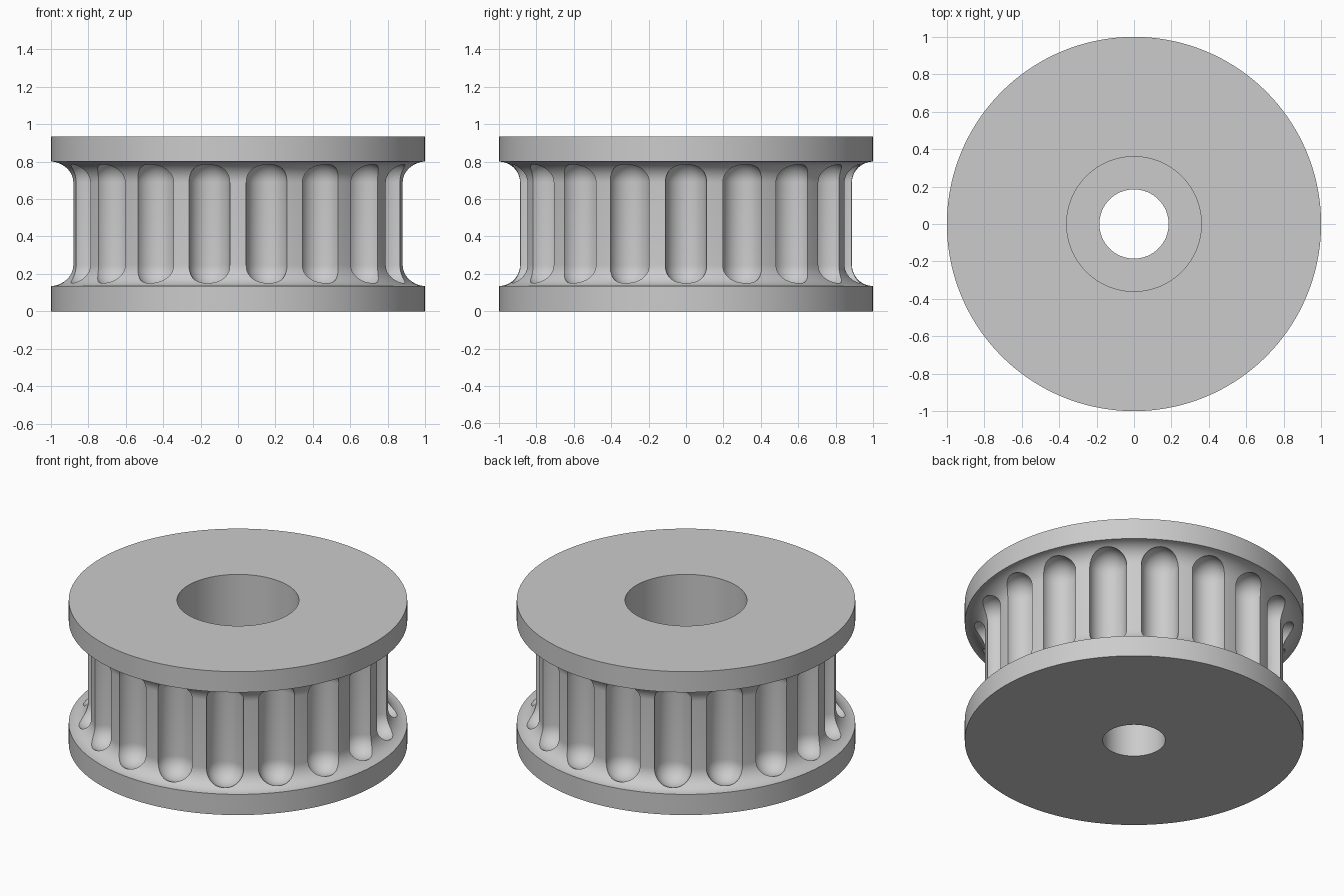
import bpy
import bmesh
from math import cos, sin, pi, radians
from mathutils import Matrix, Vector

cube = bpy.data.objects.get("Cube")
if cube:
    bpy.data.objects.remove(cube, do_unlink=True)

HEIGHT, FLANGE = 0.935, 0.135
RIM, BODY = 1.0, 0.887
BORE, HOLE, BORE_FLOOR = 0.36, 0.185, 0.4
TEETH, GROOVE = 18, 0.111
FILLET = RIM - BODY

steel = bpy.data.materials.new("plain grey")
steel.diffuse_color = (0.6, 0.6, 0.6, 1)
steel.use_nodes = True
steel.node_tree.nodes["Principled BSDF"].inputs["Base Color"].default_value = (0.6, 0.6, 0.6, 1)


def arc(cx, cz, r, start, end, steps=12):
    """Points of a circular arc, angles in degrees."""
    angles = [radians(start + (end - start) * i / steps) for i in range(steps + 1)]
    return [(cx + r * cos(a), cz + r * sin(a)) for a in angles]


def lathe(bm, profile, segments, closed):
    """Revolve (radius, z) points about the z axis."""
    verts = [bm.verts.new((r, 0, z)) for r, z in profile]
    edges = [bm.edges.new(pair) for pair in zip(verts, verts[1:])]
    if closed:
        edges.append(bm.edges.new((verts[-1], verts[0])))
    bmesh.ops.spin(bm, geom=verts + edges, cent=(0, 0, 0), axis=(0, 0, 1),
                   angle=2 * pi, steps=segments)
    bmesh.ops.remove_doubles(bm, verts=bm.verts, dist=1e-5)
    bmesh.ops.recalc_face_normals(bm, faces=bm.faces)


def make_object(name, bm):
    mesh = bpy.data.meshes.new(name)
    bm.to_mesh(mesh)
    bm.free()
    mesh.materials.append(steel)
    obj = bpy.data.objects.new(name, mesh)
    bpy.context.collection.objects.link(obj)
    return obj


# Pulley body: flanges, filleted waist, stepped bore
low, high = FLANGE + FILLET, HEIGHT - FLANGE - FILLET
profile = [(HOLE, 0), (RIM, 0)]
profile += arc(RIM, low, FILLET, 270, 180)
profile += arc(RIM, high, FILLET, 180, 90)
profile += [(RIM, HEIGHT), (BORE, HEIGHT), (BORE, BORE_FLOOR), (HOLE, BORE_FLOOR)]
bm = bmesh.new()
lathe(bm, profile, 144, True)
pulley = make_object("toothed_pulley", bm)

# Ball-ended groove cutters around the waist
capsule = arc(0, FLANGE + GROOVE, GROOVE, -90, 0, 10)
capsule += arc(0, HEIGHT - FLANGE - GROOVE, GROOVE, 0, 90, 10)
capsule[0], capsule[-1] = (0, FLANGE), (0, HEIGHT - FLANGE)
bm = bmesh.new()
lathe(bm, capsule, 40, False)
bmesh.ops.translate(bm, verts=bm.verts, vec=Vector((BODY, 0, 0)))
first = bm.verts[:] + bm.edges[:] + bm.faces[:]
for i in range(1, TEETH):
    copy = bmesh.ops.duplicate(bm, geom=first)["geom"]
    bmesh.ops.rotate(bm, verts=[v for v in copy if isinstance(v, bmesh.types.BMVert)],
                     cent=(0, 0, 0), matrix=Matrix.Rotation(2 * pi * i / TEETH, 3, "Z"))
cutter = make_object("groove_cutters", bm)
cutter.hide_render = True

# Cut the grooves and bake the result
cut = pulley.modifiers.new("grooves", "BOOLEAN")
cut.operation = "DIFFERENCE"
cut.solver = "EXACT"
cut.object = cutter
bpy.ops.object.select_all(action="DESELECT")
bpy.context.view_layer.objects.active = pulley
pulley.select_set(True)
bpy.ops.object.modifier_apply(modifier=cut.name)
bpy.data.objects.remove(cutter, do_unlink=True)
bpy.ops.object.shade_smooth_by_angle(angle=radians(30))
